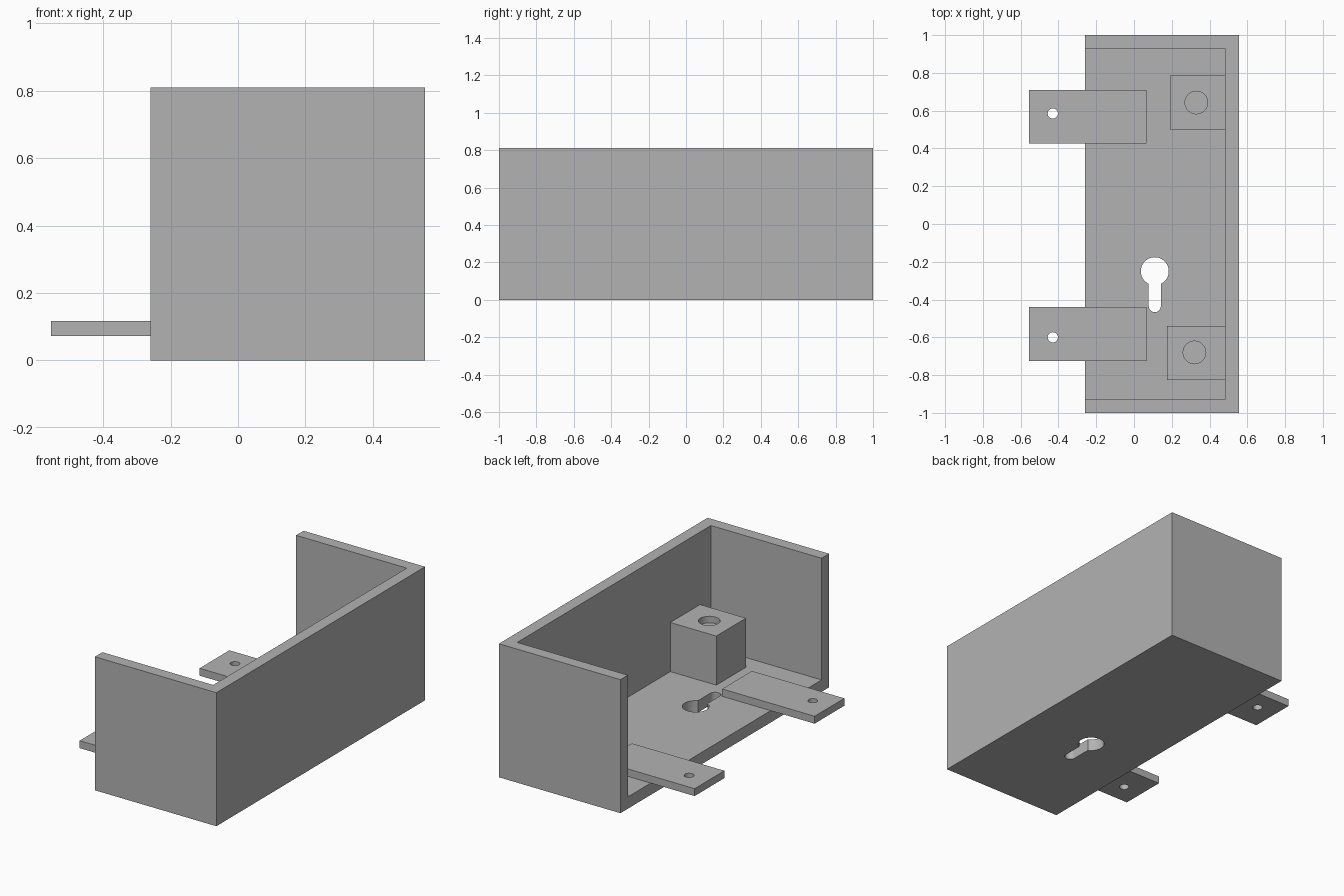
import bpy
import bmesh
from math import sin, cos, pi, asin, radians

cube = bpy.data.objects.get("Cube")
if cube:
    bpy.data.objects.remove(cube, do_unlink=True)

grey = bpy.data.materials.new("plain_grey")
grey.use_nodes = True
grey.diffuse_color = (0.45, 0.45, 0.45, 1)
grey.node_tree.nodes["Principled BSDF"].inputs["Base Color"].default_value = (0.45, 0.45, 0.45, 1)


def prism(name, outline, z0, z1):
    """Extrude a closed xy outline from z0 to z1."""
    bm = bmesh.new()
    base = bm.faces.new([bm.verts.new((x, y, z0)) for x, y in outline])
    top = bmesh.ops.extrude_face_region(bm, geom=[base])["geom"]
    verts = [g for g in top if isinstance(g, bmesh.types.BMVert)]
    bmesh.ops.translate(bm, verts=verts, vec=(0, 0, z1 - z0))
    bmesh.ops.recalc_face_normals(bm, faces=bm.faces)
    mesh = bpy.data.meshes.new(name)
    bm.to_mesh(mesh)
    bm.free()
    mesh.materials.append(grey)
    obj = bpy.data.objects.new(name, mesh)
    bpy.context.collection.objects.link(obj)
    return obj


def rect(x0, x1, y0, y1):
    return [(x0, y0), (x1, y0), (x1, y1), (x0, y1)]


def arc(cx, cy, r, a0, a1, n):
    return [(cx + r * cos(a0 + (a1 - a0) * i / n), cy + r * sin(a0 + (a1 - a0) * i / n))
            for i in range(n + 1)]


def circle(cx, cy, r, n=32):
    return arc(cx, cy, r, 0, 2 * pi, n)[:-1]


def cut(obj, cutter):
    """Subtract the cutter, bake the result and discard the cutter."""
    cutter.hide_render = True
    mod = obj.modifiers.new("cut", 'BOOLEAN')
    mod.operation = 'DIFFERENCE'
    mod.solver = 'EXACT'
    mod.object = cutter
    graph = bpy.context.evaluated_depsgraph_get()
    baked = bpy.data.meshes.new_from_object(obj.evaluated_get(graph))
    obj.modifiers.clear()
    obj.data = baked
    bpy.data.objects.remove(cutter, do_unlink=True)


WALL = 0.072
LEFT, RIGHT, HEIGHT = -0.26, 0.555, 0.81
INNER = RIGHT - WALL

# Open-sided tray: floor, long wall and two end walls
housing = prism("housing", rect(LEFT, RIGHT, -1, 1), 0, HEIGHT)
cut(housing, prism("cavity", rect(LEFT - 0.2, INNER, WALL - 1, 1 - WALL), WALL, HEIGHT + 0.2))

# Keyhole through the floor: round head with a narrow slot
KX, KY, HEAD, SLOT = 0.11, -0.25, 0.074, 0.032
half = asin(SLOT / HEAD)
keyhole = arc(KX, KY, HEAD, -pi / 2 + half, 1.5 * pi - half, 36)
keyhole += arc(KX, -0.435, SLOT, -pi, 0, 14)
cut(housing, prism("keyhole", keyhole, -0.1, 0.2))
parts = [housing]

# Mounting tabs, each with a screw hole
for name, y0, y1, hole_y in (("back_tab", 0.425, 0.71, 0.585), ("front_tab", -0.725, -0.44, -0.6)):
    tab = prism(name, rect(-0.555, 0.065, y0, y1), WALL, 0.117)
    cut(tab, prism("screw_hole", circle(-0.43, hole_y, 0.027), 0, 0.2))
    parts.append(tab)

# Posts against the long wall, each with a shallow round recess
POST_TOP = 0.37
for name, x0, y0, y1, cx, cy in (("back_post", 0.19, 0.5, 0.785, 0.33, 0.643),
                                 ("front_post", 0.175, -0.825, -0.54, 0.32, -0.68)):
    post = prism(name, rect(x0, INNER, y0, y1), WALL, POST_TOP)
    cut(post, prism("recess", circle(cx, cy, 0.06), POST_TOP - 0.04, POST_TOP + 0.1))
    parts.append(post)

# Smooth hole walls, keep all edges crisp
bpy.ops.object.select_all(action='DESELECT')
for obj in parts:
    obj.select_set(True)
bpy.context.view_layer.objects.active = housing
bpy.ops.object.shade_smooth_by_angle(angle=radians(30))
